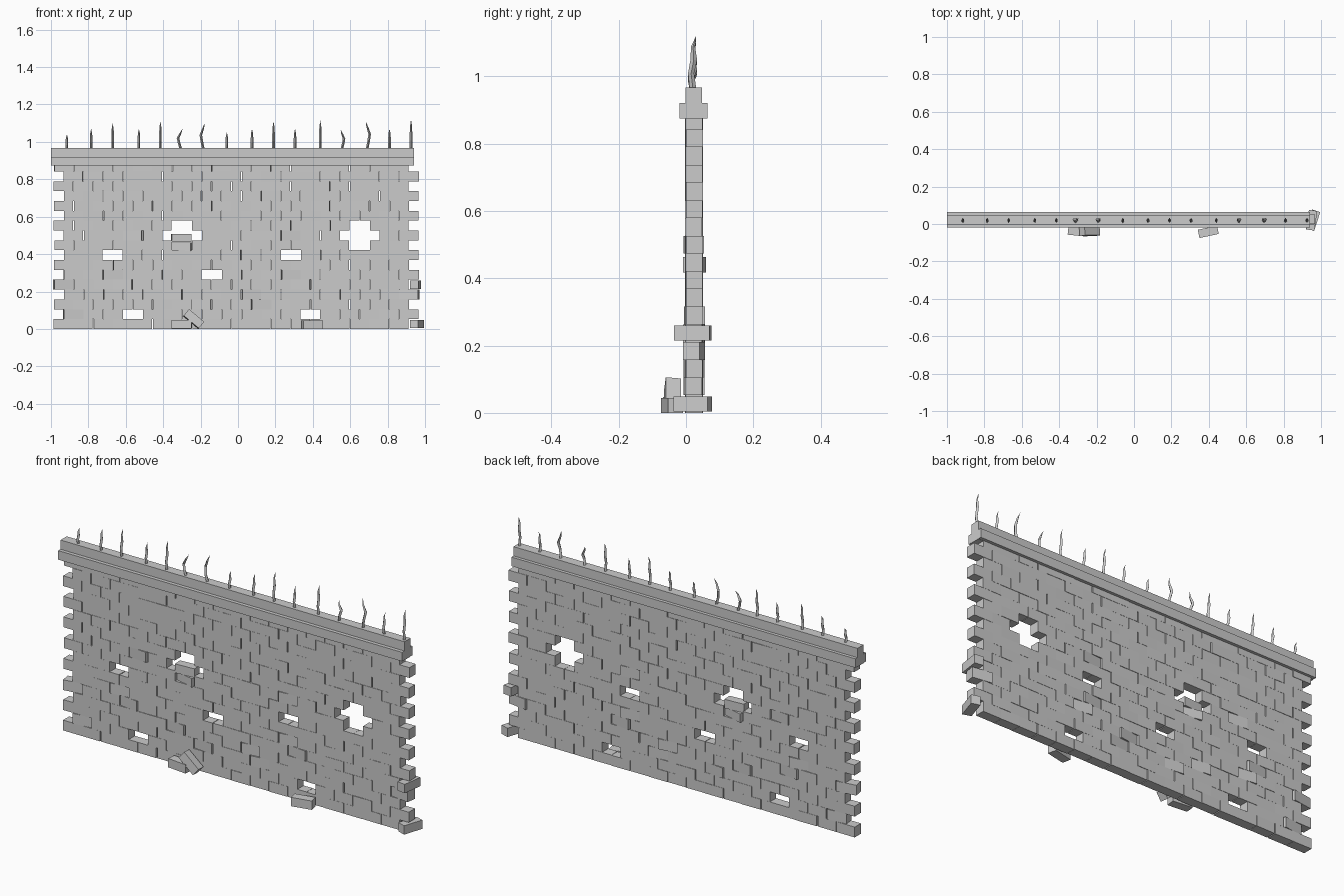
import bpy, bmesh, math, random
from mathutils import Matrix, Euler, Vector

if "Cube" in bpy.data.objects:
    bpy.data.objects.remove(bpy.data.objects["Cube"])

random.seed(4)
L, D, H = 0.1055, 0.050, 0.0526   # brick length, depth, row height
YC = 0.024                        # centre line of the wall


def add_box(bm, centre, size, rot=(0, 0, 0)):
    m = (Matrix.Translation(centre) @ Euler(rot).to_matrix().to_4x4()
         @ Matrix.Diagonal((*size, 1)))
    bmesh.ops.create_cube(bm, size=1, matrix=m)


def finish(bm, name):
    bmesh.ops.recalc_face_normals(bm, faces=bm.faces)
    me = bpy.data.meshes.new(name)
    bm.to_mesh(me)
    bm.free()
    ob = bpy.data.objects.new(name, me)
    bpy.context.collection.objects.link(ob)
    return ob


# Brick courses: (row, index) of the missing and the strongly turned bricks
missing = {(10, 6), (9, 5), (9, 6), (8, 6),
           (10, 15), (9, 14), (9, 15), (8, 15),
           (7, 2), (7, 11), (5, 7), (1, 3), (1, 12)}
turned = {(5, 2): 7, (4, 3): -8, (5, 11): 7, (4, 12): -8, (4, 0): 9,
          (3, 9): 8, (2, 7): -6, (9, 11): 6, (9, 3): -6, (3, 17): -9,
          (1, 0): 7, (2, 10): 6, (3, 5): -7}
bm = bmesh.new()
for row in range(17):
    start = -0.985 if row % 2 == 0 else -0.932
    for i in range(18):
        if (row, i) in missing:
            continue
        yaw = math.radians(turned.get((row, i), random.uniform(-0.8, 0.8)))
        dx = random.uniform(-0.0025, 0.0025)
        dy = random.uniform(-0.0015, 0.0015)
        add_box(bm, (start + (i + 0.5) * L + dx, YC + dy, (row + 0.5) * H),
                (L - 0.002, D, H), (0, 0, yaw))
finish(bm, "brick_courses")

# Loose bricks: in the hole, at the right end, and fallen on the ground
loose = [
    ((-0.303, 0.024, 0.486), (0, 0, 4)),
    ((-0.300, 0.025, 0.440), (0, 0, -14)),
    ((0.950, 0.020, 0.237), (0, 0, 82)),
    ((0.958, 0.020, 0.0263), (0, 0, 72)),
    ((-0.300, -0.040, 0.025), (0, 0, -6)),
    ((-0.237, -0.040, 0.053), (-6, 40, 0)),
    ((0.397, -0.042, 0.022), (0, 0, 12)),
]
bm = bmesh.new()
for c, r in loose:
    add_box(bm, c, (L, 0.045, 0.045), [math.radians(a) for a in r])
finish(bm, "loose_bricks")

# Coping: wide ledge with a narrower cap
bm = bmesh.new()
add_box(bm, (-0.03, 0.022, 0.897), (1.94, 0.084, 0.046))
finish(bm, "coping_ledge")
bm = bmesh.new()
add_box(bm, (-0.03, 0.023, 0.920), (1.94, 0.049, 0.094))
finish(bm, "coping_cap")

# Spikes: x, tip height, sideways bend
spikes = [(-0.915, 1.04, 0), (-0.785, 1.07, 0), (-0.67, 1.10, 0),
          (-0.53, 1.07, 0), (-0.415, 1.11, 0), (-0.305, 1.07, -0.016),
          (-0.185, 1.10, -0.014), (-0.06, 1.05, 0), (0.075, 1.07, 0),
          (0.19, 1.11, 0), (0.305, 1.07, 0), (0.44, 1.115, 0),
          (0.555, 1.065, 0.012), (0.69, 1.11, 0.014), (0.81, 1.07, 0),
          (0.925, 1.12, 0)]
# height fraction, half width, half depth, y offset, bend factor
sections = [(0.0, 0.007, 0.010, -0.003, 0.0), (0.3, 0.007, 0.009, -0.009, 0.6),
            (0.55, 0.007, 0.010, -0.001, 1.0), (0.8, 0.005, 0.006, -0.003, 0.1)]
bm = bmesh.new()
for x, top, bend in spikes:
    z0, h = 0.96, top - 0.96
    rings = []
    for f, w, d, oy, k in sections:
        o = Vector((x + bend * k, YC + oy, z0 + f * h))
        rings.append([bm.verts.new(o + Vector(p)) for p in
                      ((-w, 0, 0), (0, -d, 0), (w, 0, 0), (0, d, 0))])
    tip = bm.verts.new((x - bend * 0.5, YC + 0.006, top))
    bm.faces.new(rings[0])
    for j in range(4):
        n = (j + 1) % 4
        for a, b in zip(rings, rings[1:]):
            bm.faces.new((a[j], a[n], b[n], b[j]))
        bm.faces.new((rings[-1][j], rings[-1][n], tip))
finish(bm, "coping_spikes")
